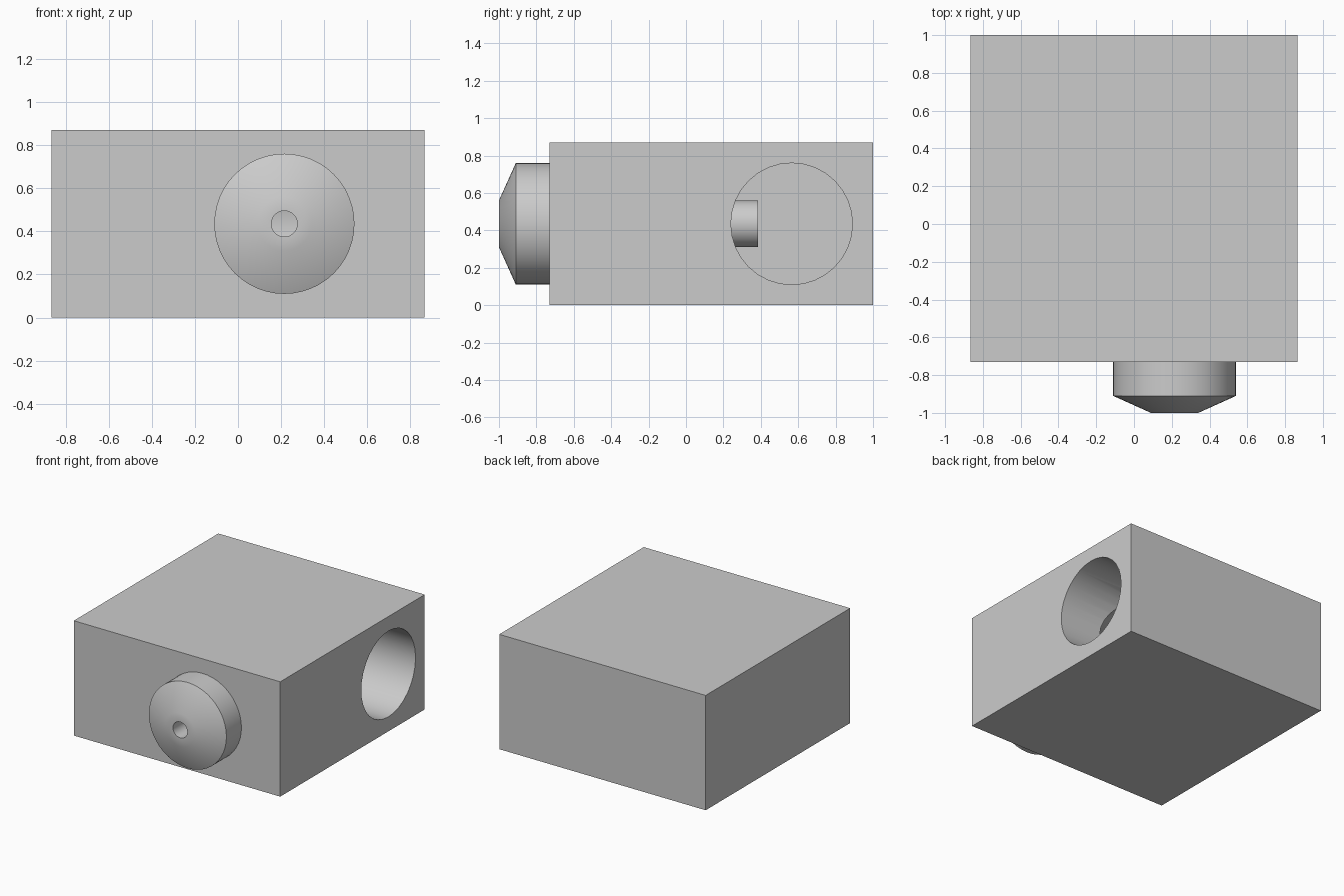
import bpy
import bmesh
from math import radians, tau
from mathutils import Matrix, Vector

cube = bpy.data.objects.get("Cube")
if cube:
    bpy.data.objects.remove(cube, do_unlink=True)

HALF = 0.865            # half width of the block
FRONT, BACK = -0.73, 1.0
HEIGHT = 0.87
MID_Z = HEIGHT / 2
NOZZLE_X = 0.215
SOCKET_Y = 0.565

grey = bpy.data.materials.new("plain_grey")
grey.use_nodes = True
grey.diffuse_color = (0.6, 0.6, 0.6, 1)
grey.node_tree.nodes["Principled BSDF"].inputs["Base Color"].default_value = grey.diffuse_color


def finish(name, bm):
    """Turn a bmesh into a grey object in the scene."""
    bmesh.ops.recalc_face_normals(bm, faces=bm.faces[:])
    mesh = bpy.data.meshes.new(name)
    bm.to_mesh(mesh)
    bm.free()
    mesh.materials.append(grey)
    obj = bpy.data.objects.new(name, mesh)
    bpy.context.collection.objects.link(obj)
    return obj


def select_only(obj):
    bpy.ops.object.select_all(action="DESELECT")
    obj.select_set(True)
    bpy.context.view_layer.objects.active = obj


def cylinder(name, start, end, radius, sides):
    """Cylinder running from one point to another."""
    start, end = Vector(start), Vector(end)
    axis = end - start
    bm = bmesh.new()
    turn = axis.to_track_quat("Z", "Y").to_matrix().to_4x4()
    bmesh.ops.create_cone(bm, cap_ends=True, segments=sides, radius1=radius, radius2=radius,
                          depth=axis.length,
                          matrix=Matrix.Translation((start + end) / 2) @ turn)
    return finish(name, bm)


# Block
bm = bmesh.new()
place = Matrix.Translation((0, (FRONT + BACK) / 2, MID_Z))
bmesh.ops.create_cube(bm, size=1,
                      matrix=place @ Matrix.Diagonal((2 * HALF, BACK - FRONT, HEIGHT, 1)))
block = finish("block", bm)

# Blind side socket, and the clearance bore that meets it from the front
cutters = [
    cylinder("socket_cutter", (-0.6, SOCKET_Y, MID_Z), (1.0, SOCKET_Y, MID_Z), 0.325, 32),
    cylinder("bore_cutter", (NOZZLE_X, -0.8, MID_Z), (NOZZLE_X, 0.55, MID_Z), 0.3, 32),
]
for cutter in cutters:
    cutter.hide_render = True
    select_only(block)
    cut = block.modifiers.new("cut", "BOOLEAN")
    cut.operation = "DIFFERENCE"
    cut.solver = "EXACT"
    cut.object = cutter
    bpy.ops.object.modifier_apply(modifier=cut.name)
    bpy.data.objects.remove(cutter, do_unlink=True)

# Nozzle: tapered head, inner stem and a narrow through hole, as (radius, y)
profile = [(0.06, -1.0), (0.125, -1.0), (0.325, -0.91), (0.325, -0.72),
           (0.125, -0.72), (0.125, 0.385), (0.06, 0.385)]
bm = bmesh.new()
verts = [bm.verts.new((NOZZLE_X + r, y, MID_Z)) for r, y in profile]
edges = [bm.edges.new((v, verts[i - 1])) for i, v in enumerate(verts)]
bmesh.ops.spin(bm, geom=verts + edges, cent=(NOZZLE_X, 0, MID_Z), axis=(0, 1, 0),
               angle=tau, steps=48, use_merge=True)
bmesh.ops.remove_doubles(bm, verts=bm.verts[:], dist=0.0001)
nozzle = finish("nozzle", bm)

for obj in (block, nozzle):
    select_only(obj)
    bpy.ops.object.shade_smooth_by_angle(angle=radians(30))
